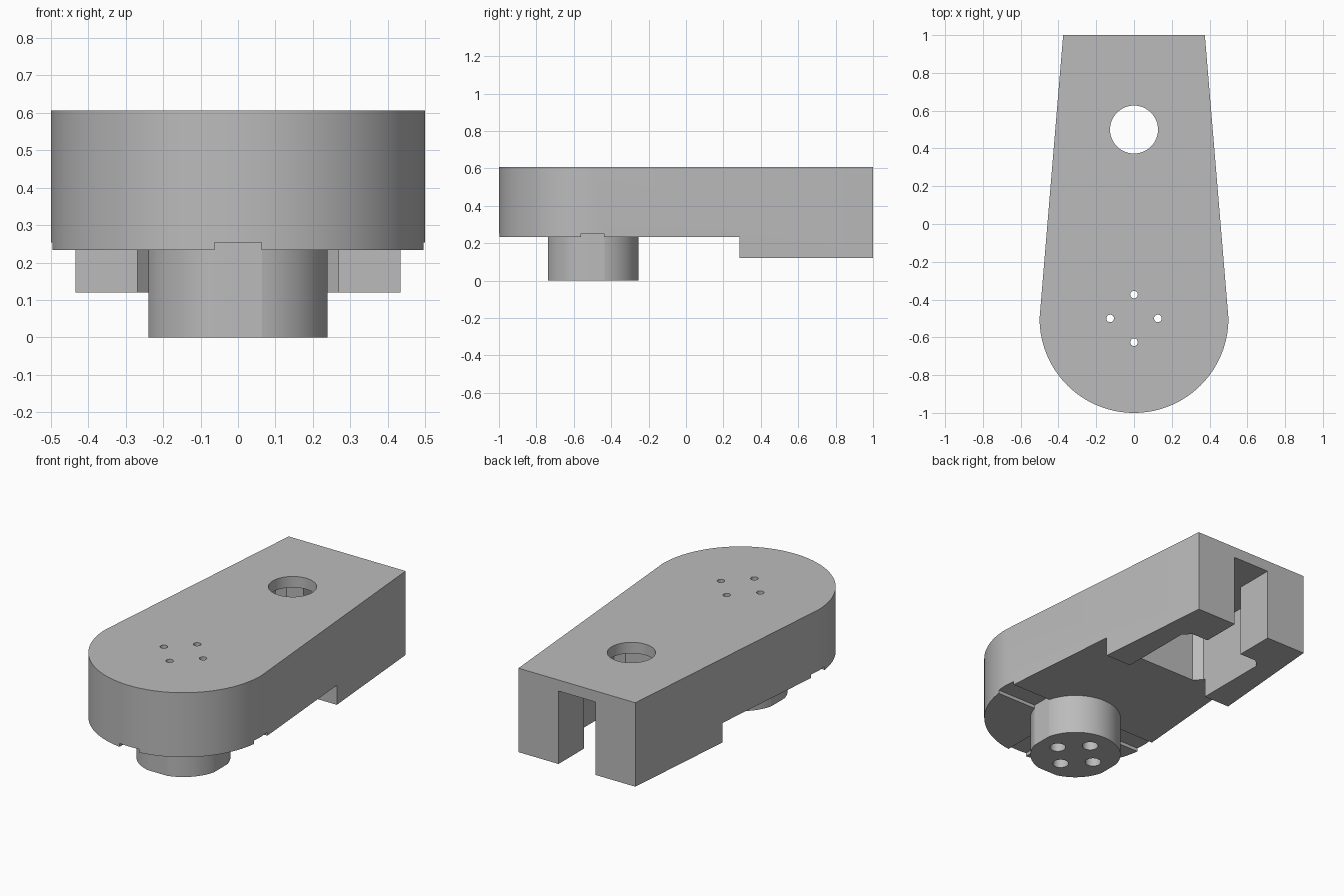
import bpy, bmesh, math

cube = bpy.data.objects.get("Cube")
if cube:
    bpy.data.objects.remove(cube, do_unlink=True)

grey = bpy.data.materials.new("plain_grey")
grey.use_nodes = True
COLOUR = (0.5, 0.5, 0.5, 1.0)
grey.diffuse_color = COLOUR
grey.node_tree.nodes["Principled BSDF"].inputs["Base Color"].default_value = COLOUR

TOP, UNDERSIDE, BLOCK_BOTTOM, CEILING = 0.607, 0.233, 0.12, 0.543
HUB_Y, HOLE_Y = -0.5, 0.5


def prism(name, outline, z0, z1):
    """Extrude a counter-clockwise outline from z0 to z1."""
    bm = bmesh.new()
    face = bm.faces.new([bm.verts.new((x, y, z0)) for x, y in outline])
    ext = bmesh.ops.extrude_face_region(bm, geom=[face])
    for v in ext["geom"]:
        if isinstance(v, bmesh.types.BMVert):
            v.co.z = z1
    bmesh.ops.recalc_face_normals(bm, faces=bm.faces)
    mesh = bpy.data.meshes.new(name)
    bm.to_mesh(mesh)
    bm.free()
    mesh.materials.append(grey)
    ob = bpy.data.objects.new(name, mesh)
    bpy.context.collection.objects.link(ob)
    return ob


def rect(x0, x1, y0, y1):
    return [(x0, y0), (x1, y0), (x1, y1), (x0, y1)]


def arc(cx, cy, r, a0, a1, n):
    return [(cx + r * math.cos(a0 + (a1 - a0) * i / n),
             cy + r * math.sin(a0 + (a1 - a0) * i / n)) for i in range(n + 1)]


def circle(cx, cy, r, n=48):
    return arc(cx, cy, r, 0, 2 * math.pi, n)[:-1]


def combine(target, other, operation="DIFFERENCE"):
    """Apply a boolean and discard the other solid."""
    mod = target.modifiers.new("bool", "BOOLEAN")
    mod.operation, mod.solver, mod.object = operation, "EXACT", other
    bpy.ops.object.select_all(action="DESELECT")
    bpy.context.view_layer.objects.active = target
    target.select_set(True)
    bpy.ops.object.modifier_apply(modifier=mod.name)
    bpy.data.objects.remove(other, do_unlink=True)


# Tapered arm with a round front end and a deeper rear block
outline = arc(0, HUB_Y, 0.5, math.pi, 2 * math.pi, 64) + [(0.375, 1), (-0.375, 1)]
arm = prism("arm_body", outline, BLOCK_BOTTOM, TOP)
combine(arm, prism("step_cutter", rect(-1, 1, -2, 0.285), -1, UNDERSIDE))

# Square pocket with chamfered corners, rear slot and access hole
h, c = 0.268, 0.043
pocket = [(sx * a, HOLE_Y + sy * b) for sx, sy, a, b in (
    (1, -1, h - c, h), (1, -1, h, h - c), (1, 1, h, h - c), (1, 1, h - c, h),
    (-1, 1, h - c, h), (-1, 1, h, h - c), (-1, -1, h, h - c), (-1, -1, h - c, h))]
combine(arm, prism("pocket_cutter", pocket, -1, CEILING))
combine(arm, prism("slot_cutter", rect(-0.118, 0.118, 0.6, 2), -1, CEILING))
combine(arm, prism("access_cutter", circle(0, HOLE_Y, 0.127), 0.4, 1))

# Shallow grooves under the round end, to the sides and the front
w = 0.0625
groove_z = 0.253
combine(arm, prism("side_groove_cutter", rect(-1, 1, HUB_Y - w, HUB_Y + w), -1, groove_z))
combine(arm, prism("front_groove_cutter", rect(-w, w, -2, HUB_Y), -1, groove_z))

# Round hub, flattened where it meets the grooves
flat = 0.239
hub_outline = [(max(-flat, min(flat, x)), max(HUB_Y - flat, y))
               for x, y in circle(0, HUB_Y, 0.247, 96)]
combine(arm, prism("hub", hub_outline, 0, 0.3), "UNION")

# Four screw holes, widened from below
for i in range(4):
    a = i * math.pi / 2
    x, y = 0.126 * math.cos(a), HUB_Y + 0.126 * math.sin(a)
    combine(arm, prism("screw_cutter", circle(x, y, 0.02, 24), -1, 1))
    combine(arm, prism("screw_head_cutter", circle(x, y, 0.043, 32), -1, 0.25))

bpy.ops.object.select_all(action="DESELECT")
arm.select_set(True)
bpy.context.view_layer.objects.active = arm
bpy.ops.object.shade_smooth_by_angle(angle=math.radians(15))
